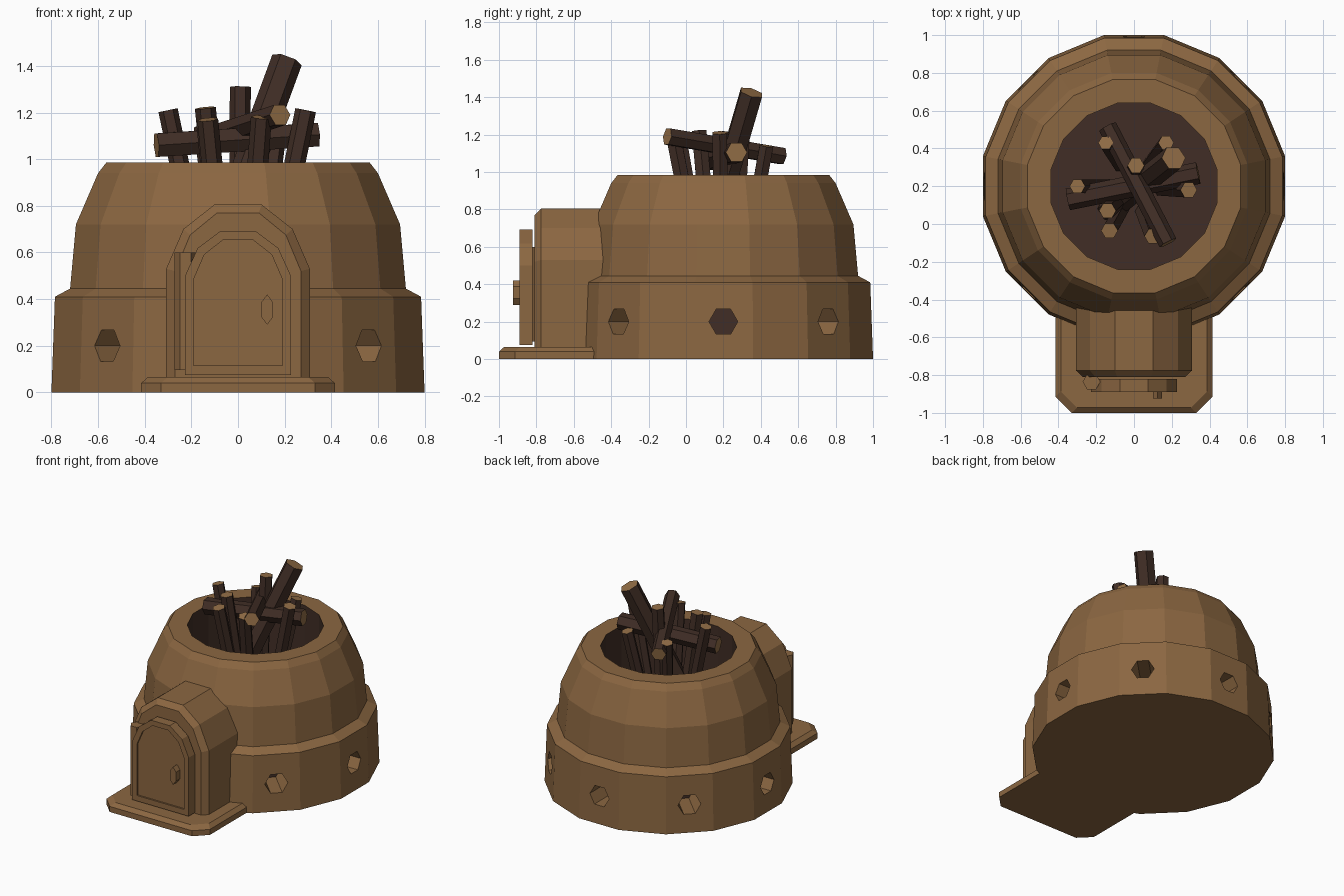
import bpy, bmesh, math
from mathutils import Vector

if "Cube" in bpy.data.objects:
    bpy.data.objects.remove(bpy.data.objects["Cube"])


def material(name, rgb):
    m = bpy.data.materials.new(name)
    m.use_nodes = True
    m.diffuse_color = (*rgb, 1)
    m.node_tree.nodes["Principled BSDF"].inputs["Base Color"].default_value = (*rgb, 1)
    return m


CLAY = material("clay", (0.26, 0.135, 0.053))
CHAR = material("charred brown", (0.052, 0.027, 0.019))
CUT = material("cut wood", (0.29, 0.155, 0.062))


def loft(name, rings, mats=(CLAY,), special=()):
    """Skin equal rings of points, cap both ends; strips in special use slot 1."""
    bm = bmesh.new()
    loops = [[bm.verts.new(p) for p in ring] for ring in rings]
    n = len(loops[0])
    strips = [[(a[i], a[(i + 1) % n], b[(i + 1) % n], b[i]) for i in range(n)]
              for a, b in zip(loops, loops[1:])]
    strips = [[loops[0]]] + strips + [[loops[-1]]]
    for k, strip in enumerate(strips):
        for verts in strip:
            f = bm.faces.new(verts)
            f.material_index = 1 if k in special else 0
    bmesh.ops.recalc_face_normals(bm, faces=bm.faces)
    me = bpy.data.meshes.new(name)
    bm.to_mesh(me)
    bm.free()
    for m in mats:
        me.materials.append(m)
    ob = bpy.data.objects.new(name, me)
    bpy.context.collection.objects.link(ob)
    return ob


def hexagon(center, u, v, r, rv=None):
    rv = rv or r
    return [center + u * (r * math.cos(k * math.pi / 3)) + v * (rv * math.sin(k * math.pi / 3))
            for k in range(6)]


def hex_bar(name, a, b, r, mats=(CLAY, CLAY), special=(0, 2)):
    a, b = Vector(a), Vector(b)
    d = (b - a).normalized()
    u = d.cross(Vector((0, 0, 1)) if abs(d.z) < 0.9 else Vector((0, 1, 0))).normalized()
    v = d.cross(u)
    return loft(name, [hexagon(a, u, v, r), hexagon(b, u, v, r)], mats, special)


# Kiln shell: sixteen-sided profile, down into the fire chamber
SIDES, CY, FLOOR = 16, 0.2, 0.5


def ring(apothem, z):
    r = apothem / math.cos(math.pi / SIDES)
    return [(r * math.cos((k + 0.5) * math.tau / SIDES),
             CY + r * math.sin((k + 0.5) * math.tau / SIDES), z) for k in range(SIDES)]


profile = [(0.8, 0), (0.785, 0.41), (0.72, 0.445), (0.695, 0.72), (0.6, 0.94),
           (0.565, 0.985), (0.44, 0.985), (0.44, FLOOR)]
shell = loft("kiln_shell", [ring(*p) for p in profile], (CLAY, CHAR), (7, 8))

# Hexagonal vents around the lower band, all but under the porch
for k in range(8):
    if k == 6:
        continue
    a = k * math.pi / 4
    out = Vector((math.cos(a), math.sin(a), 0))
    side, up = Vector((-out.y, out.x, 0)), Vector((0, 0, 1))
    mid = Vector((0, CY, 0.2))
    cutter = loft("vent_cutter", [hexagon(mid + out * d, side, up, 0.077) for d in (0.55, 0.95)],
                  (CLAY, CHAR), (0,))
    cutter.hide_render = True
    mod = shell.modifiers.new("vent", "BOOLEAN")
    mod.operation, mod.solver, mod.object = "DIFFERENCE", "EXACT", cutter
    bpy.context.view_layer.objects.active = shell
    bpy.ops.object.modifier_apply(modifier=mod.name)
    bpy.data.objects.remove(cutter)


# Arched porch and door
def arch(y, w, bottom, spring, top):
    half = [(w, bottom), (w, spring), (0.76 * w, spring + 0.62 * (top - spring)), (0.33 * w, top)]
    return [(x, y, z) for x, z in half] + [(-x, y, z) for x, z in reversed(half)]


loft("porch", [arch(-0.38, 0.308, 0.03, 0.53, 0.805),
               arch(-0.775, 0.308, 0.03, 0.53, 0.805),
               arch(-0.81, 0.27, 0.03, 0.52, 0.77)])
loft("door", [arch(-0.82, 0.227, 0.075, 0.5, 0.692),
              arch(-0.89, 0.227, 0.075, 0.5, 0.692),
              arch(-0.89, 0.19, 0.115, 0.485, 0.655),
              arch(-0.878, 0.19, 0.115, 0.485, 0.655)])
hex_bar("door_hinge", (-0.225, -0.835, 0.095), (-0.225, -0.835, 0.6), 0.047)
X, Z = Vector((1, 0, 0)), Vector((0, 0, 1))
loft("door_handle", [hexagon(Vector((0.125, y, 0.355)), Z, X, 0.065, 0.028) for y in (-0.87, -0.925)])


# Doorstep slab with clipped front corners and a bevelled top
def slab(z, inset):
    x, y, c = 0.415 - inset, -1 + inset, 0.085
    return [(x, -0.46, z), (x, y + c, z), (x - c, y, z),
            (c - x, y, z), (-x, y + c, z), (-x, -0.46, z)]


loft("doorstep", [slab(0, 0), slab(0.04, 0), slab(0.065, 0.028)])

# Firewood: upright sticks leaning in towards the chamber centre
WOOD = (CHAR, CUT)
sticks = [(-0.3, 0.2, 1.21, 0.042), (-0.15, 0.43, 1.14, 0.04), (-0.14, 0.07, 1.22, 0.045),
          (-0.13, -0.035, 1.17, 0.045), (0.1, -0.065, 1.18, 0.045), (0.29, 0.18, 1.21, 0.045),
          (0.17, 0.43, 1.14, 0.042), (0.01, 0.31, 1.31, 0.045)]
for x, y, z, r in sticks:
    hex_bar("stick", (x / 2, (y + CY) / 2, FLOOR), (x, y, z), r, WOOD)

# Large leaning log and two logs laid across
hex_bar("leaning_log", (-0.13, 0.08, FLOOR), (0.21, 0.35, 1.425), 0.067, WOOD)
hex_bar("cross_log_low", (-0.35, 0.13, 1.06), (0.34, 0.27, 1.105), 0.058, WOOD)
hex_bar("cross_log_high", (-0.14, 0.515, 1.085), (0.18, -0.1, 1.19), 0.05, WOOD)
